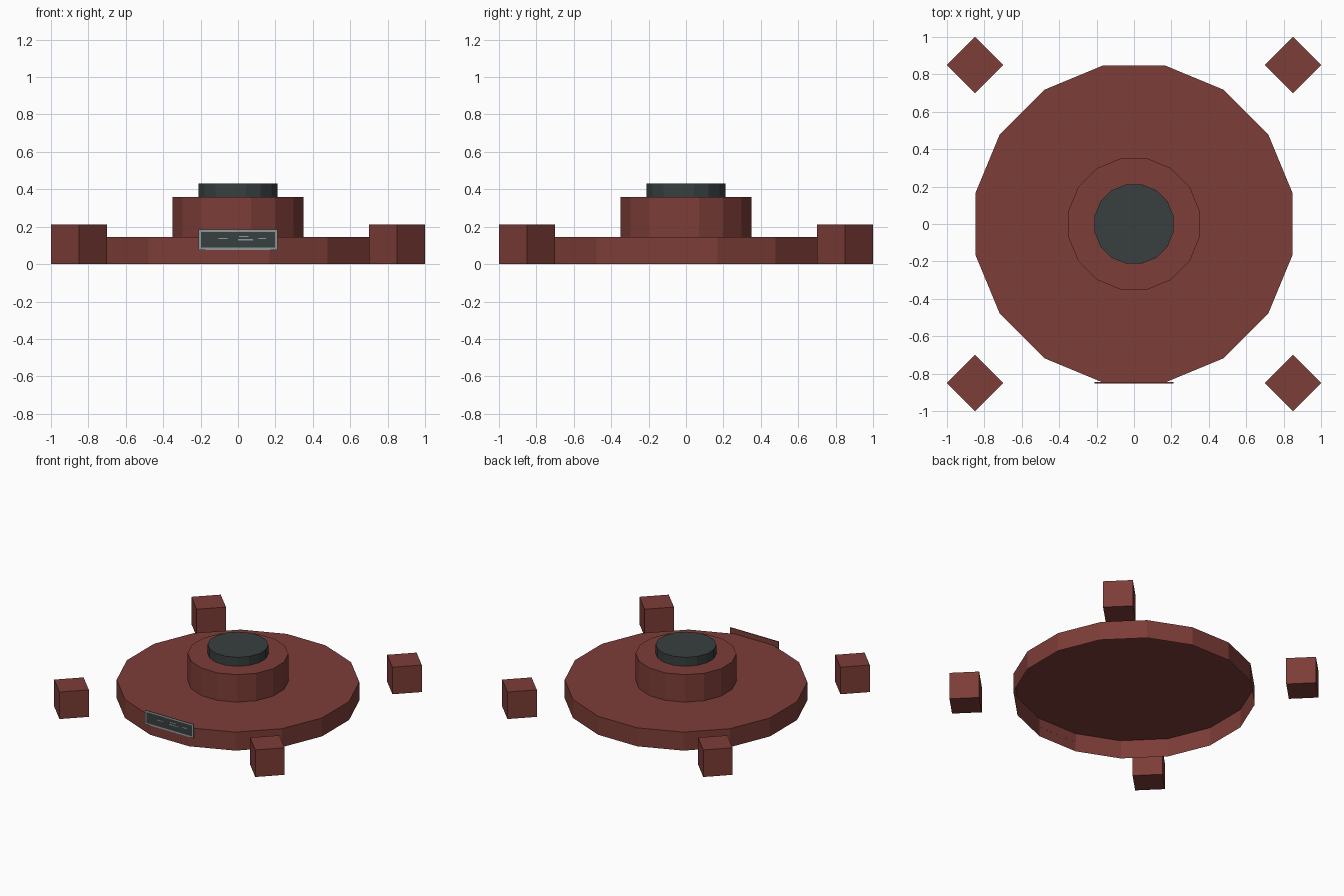
import bpy, bmesh, math
from mathutils import Matrix, Vector

cube = bpy.data.objects.get("Cube")
if cube:
    bpy.data.objects.remove(cube, do_unlink=True)


def material(name, rgb):
    mat = bpy.data.materials.new(name)
    mat.use_nodes = True
    color = (*rgb, 1)
    mat.diffuse_color = color
    bsdf = next(n for n in mat.node_tree.nodes if n.type == 'BSDF_PRINCIPLED')
    bsdf.inputs["Base Color"].default_value = color
    return mat


RED = material("brick red", (0.205, 0.047, 0.039))
DARK = material("dark slate", (0.040, 0.049, 0.049))
GREY = material("frame grey", (0.27, 0.32, 0.33))


def finish(name, bm, *mats):
    mesh = bpy.data.meshes.new(name)
    bm.to_mesh(mesh)
    bm.free()
    for mat in mats:
        mesh.materials.append(mat)
    obj = bpy.data.objects.new(name, mesh)
    bpy.context.collection.objects.link(obj)
    return obj


def drum(name, radius, bottom, top, mat):
    """Sixteen-sided drum, open underneath, with flats facing the axes."""
    bm = bmesh.new()
    place = Matrix.Translation((0, 0, (bottom + top) / 2)) @ Matrix.Rotation(math.pi / 16, 4, 'Z')
    bmesh.ops.create_cone(bm, cap_ends=True, segments=16, radius1=radius,
                          radius2=radius, depth=top - bottom, matrix=place)
    bm.normal_update()
    under = [f for f in bm.faces if f.normal.z < -0.9]
    bmesh.ops.delete(bm, geom=under, context='FACES_ONLY')
    return finish(name, bm, mat)


def box(size, center, turn=0):
    bm = bmesh.new()
    place = (Matrix.Translation(center) @ Matrix.Rotation(turn, 4, 'Z')
             @ Matrix.Diagonal((*size, 1)))
    bmesh.ops.create_cube(bm, size=1, matrix=place)
    bm.normal_update()
    return bm


# Stacked drums: hollow base, hub and cap
drum("base_disc", 0.863, 0, 0.145, RED)
drum("hub", 0.358, 0.145, 0.36, RED)
drum("cap", 0.216, 0.36, 0.43, DARK)

# Four corner blocks, turned diagonally
side = 0.3 / math.sqrt(2)
for y, depth in ((-0.85, "front"), (0.85, "back")):
    for x, hand in ((-0.85, "right"), (0.85, "left")):
        bm = box((side, side, side), (x, y, side / 2), math.pi / 4)
        finish(f"{depth}_{hand}_block", bm, RED)

# Front plate: red body, grey rim and dark panel on its front face
bm = box((0.42, 0.006, 0.11), (0, -0.849, 0.13))
front = min(bm.faces, key=lambda f: f.normal.y)
rim = bmesh.ops.inset_region(bm, faces=[front], thickness=0.018)["faces"]
for f in rim:
    f.material_index = 1
front.material_index = 2
finish("front_plate", bm, RED, GREY, DARK)

# Small scuff marks on the panel
for i, (x, z, w) in enumerate(((-0.08, 0.137, 0.05), (0.03, 0.148, 0.05),
                               (0.04, 0.131, 0.08), (0.13, 0.137, 0.04))):
    finish(f"panel_scuff_{i + 1}", box((w, 0.002, 0.007), (x, -0.8525, z)), GREY)
